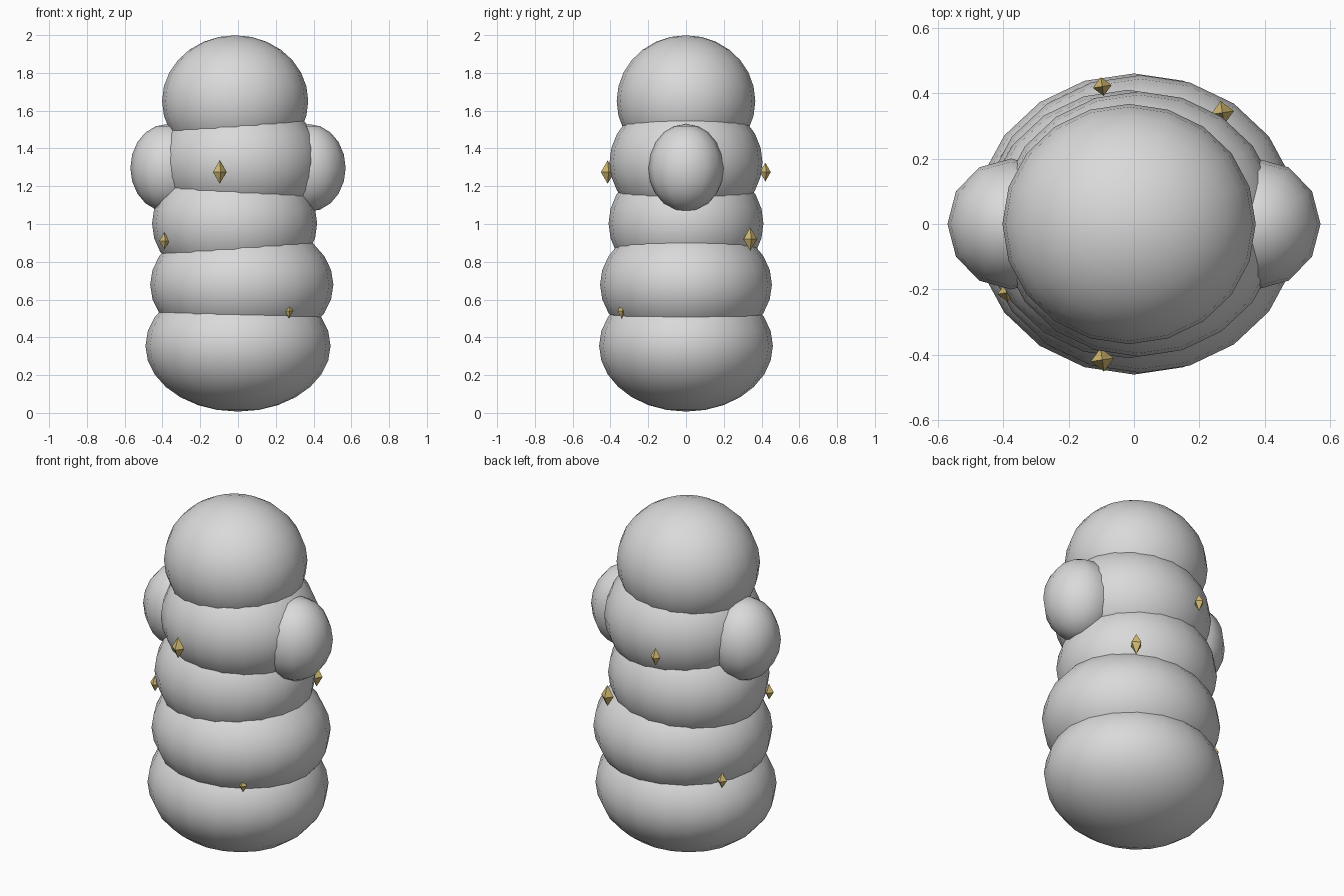
import bpy, bmesh
from mathutils import Matrix, Vector

cube = bpy.data.objects.get("Cube")
if cube:
    bpy.data.objects.remove(cube, do_unlink=True)


def make_material(name, color, roughness):
    mat = bpy.data.materials.new(name)
    mat.use_nodes = True
    mat.diffuse_color = color
    bsdf = mat.node_tree.nodes["Principled BSDF"]
    bsdf.inputs["Base Color"].default_value = color
    bsdf.inputs["Roughness"].default_value = roughness
    return mat


pale_grey = make_material("pale grey", (0.7, 0.7, 0.7, 1), 0.6)
gold = make_material("gold", (0.66, 0.5, 0.17, 1), 0.4)


def ellipsoid(name, center, radii, segments, rings, mat, smooth=True, turn=0.0):
    """Stretched sphere; with four segments and two rings it is a pointed gem."""
    bm = bmesh.new()
    bmesh.ops.create_uvsphere(bm, u_segments=segments, v_segments=rings, radius=1)
    bmesh.ops.transform(
        bm, verts=bm.verts,
        matrix=Matrix.Rotation(turn, 4, 'Z') @ Matrix.Diagonal((*radii, 1)))
    bmesh.ops.recalc_face_normals(bm, faces=bm.faces)
    for face in bm.faces:
        face.smooth = smooth
    mesh = bpy.data.meshes.new(name)
    bm.to_mesh(mesh)
    bm.free()
    mesh.materials.append(mat)
    obj = bpy.data.objects.new(name, mesh)
    obj.location = Vector(center)
    bpy.context.collection.objects.link(obj)
    return obj


# Stacked body balls, bottom to top: sideways shift, half width, half depth
body = {
    "base_ball": (0.0, 0.49, 0.46),
    "lower_ball": (0.02, 0.485, 0.455),
    "middle_ball": (-0.018, 0.437, 0.41),
    "chest_ball": (0.015, 0.43, 0.405),
    "head_ball": (-0.015, 0.387, 0.367),
}
for level, (name, (x, width, depth)) in enumerate(body.items()):
    ellipsoid(name, (x, 0, 0.355 + 0.324 * level), (width, depth, 0.348),
              20, 14, pale_grey)

# Stubby arms on both sides
for side, x in (("left", 0.375), ("right", -0.375)):
    ellipsoid(side + "_arm", (x, 0, 1.297), (0.195, 0.2, 0.232), 12, 10, pale_grey)

# Small pointed gems set into the body: position, half width, half height
gems = {
    "chest_front_gem": ((-0.097, -0.415, 1.275), 0.036, 0.062),
    "chest_back_gem": ((-0.097, 0.42, 1.275), 0.029, 0.05),
    "middle_left_gem": ((0.27, 0.34, 0.92), 0.036, 0.062),
    "middle_right_gem": ((-0.39, -0.21, 0.91), 0.028, 0.046),
    "lower_front_gem": ((0.27, -0.34, 0.54), 0.023, 0.04),
    "lower_back_gem": ((-0.38, 0.21, 0.55), 0.029, 0.045),
}
for name, (center, width, height) in gems.items():
    ellipsoid(name, center, (width, width, height), 4, 2, gold, False, 0.15)
